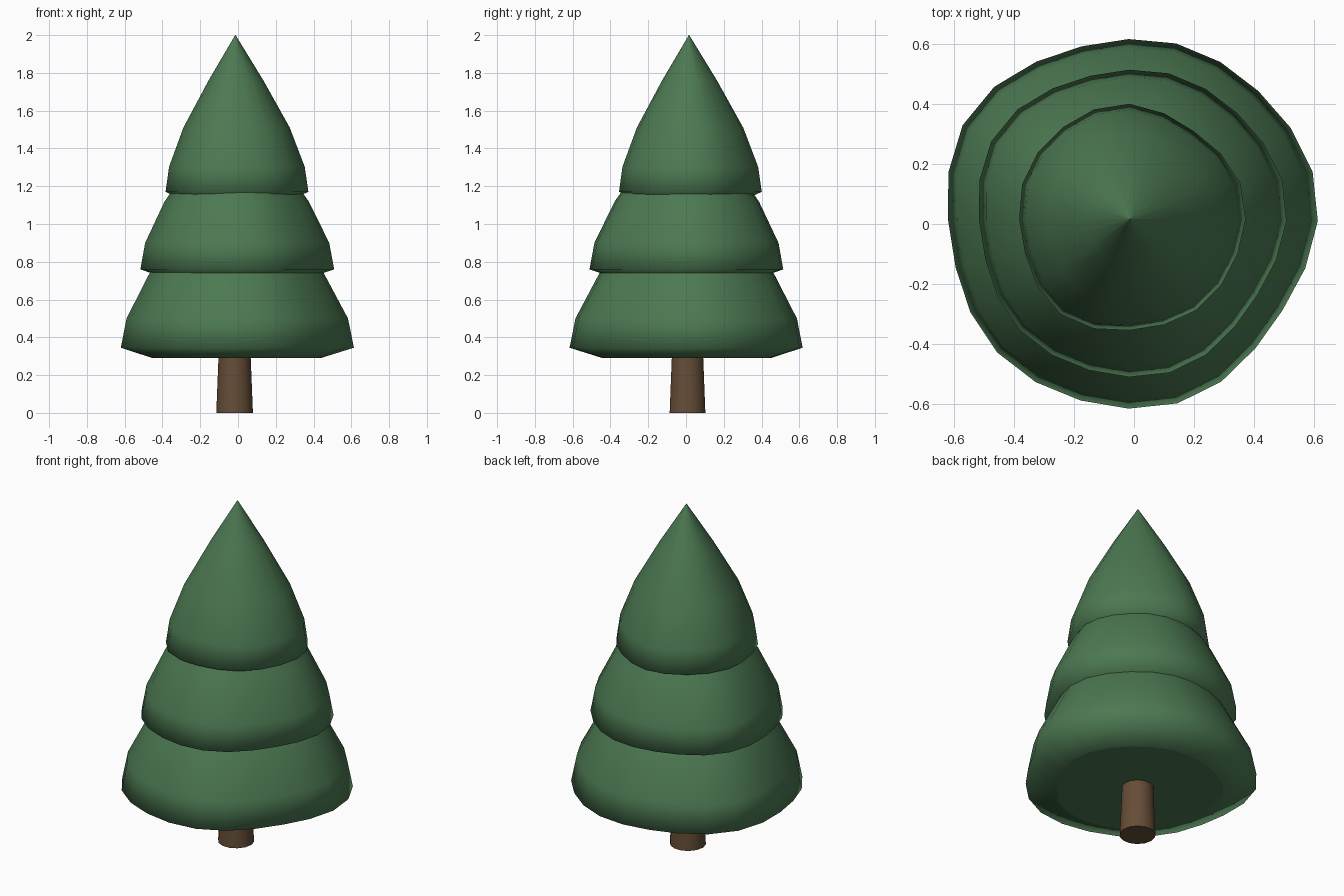
import bpy, bmesh, math

if "Cube" in bpy.data.objects:
    bpy.data.objects.remove(bpy.data.objects["Cube"])


def material(name, rgb):
    m = bpy.data.materials.new(name)
    m.diffuse_color = (*rgb, 1.0)
    m.use_nodes = True
    m.node_tree.nodes["Principled BSDF"].inputs["Base Color"].default_value = m.diffuse_color
    return m


GREEN = material("needle green", (0.072, 0.190, 0.084))
BROWN = material("bark brown", (0.130, 0.074, 0.038))


def lathe(name, profile, sides, centre, mat, wobble=None):
    """Revolve (radius, z) rings, optionally with a wavy outline; flat end caps."""
    bm = bmesh.new()
    rings = []
    for r, z in profile:
        ring = []
        for i in range(sides):
            t = math.tau * i / sides
            k = 1.0
            if wobble:
                k += 0.023 * math.sin(3 * t + wobble[0]) + 0.016 * math.sin(5 * t + wobble[1])
            ring.append(bm.verts.new((centre[0] + r * k * math.cos(t),
                                      centre[1] + r * k * math.sin(t), z)))
        rings.append(ring)
    for a, b in zip(rings, rings[1:]):
        for i in range(sides):
            j = (i + 1) % sides
            bm.faces.new((a[i], a[j], b[j], b[i])).smooth = True
    bm.faces.new(rings[0][::-1])
    bm.faces.new(rings[-1])
    # caps keep a crisp border
    for ring in (rings[0], rings[-1]):
        for i in range(sides):
            e = bm.edges.get((ring[i], ring[(i + 1) % sides]))
            e.smooth = False
    me = bpy.data.meshes.new(name)
    bm.to_mesh(me)
    bm.free()
    me.materials.append(mat)
    ob = bpy.data.objects.new(name, me)
    bpy.context.collection.objects.link(ob)
    return ob


# Trunk
lathe("trunk", [(0.097, 0.0), (0.083, 0.35)], 14, (-0.018, 0.008), BROWN)

# Bough tier shape: (radius fraction, height fraction) above the rim
SHAPE = [(0.72, -0.057), (1.0, 0.0), (0.95, 0.16), (0.745, 0.41), (0.385, 0.71), (0.003, 1.0)]

# name, radius, rim z, height, sides, centre, wave phases
TIERS = [
    ("lower_boughs", 0.617, 0.345, 0.97, 24, (-0.018, 0.010), (0.4, 1.2)),
    ("middle_boughs", 0.513, 0.760, 0.875, 24, (-0.016, 0.010), (0.4, 1.2)),
    ("top_boughs", 0.378, 1.170, 0.83, 20, (-0.014, 0.016), (1.7, 0.0)),
]
for name, radius, z, height, sides, centre, phases in TIERS:
    lathe(name, [(radius * r, z + height * h) for r, h in SHAPE],
          sides, centre, GREEN, phases)
